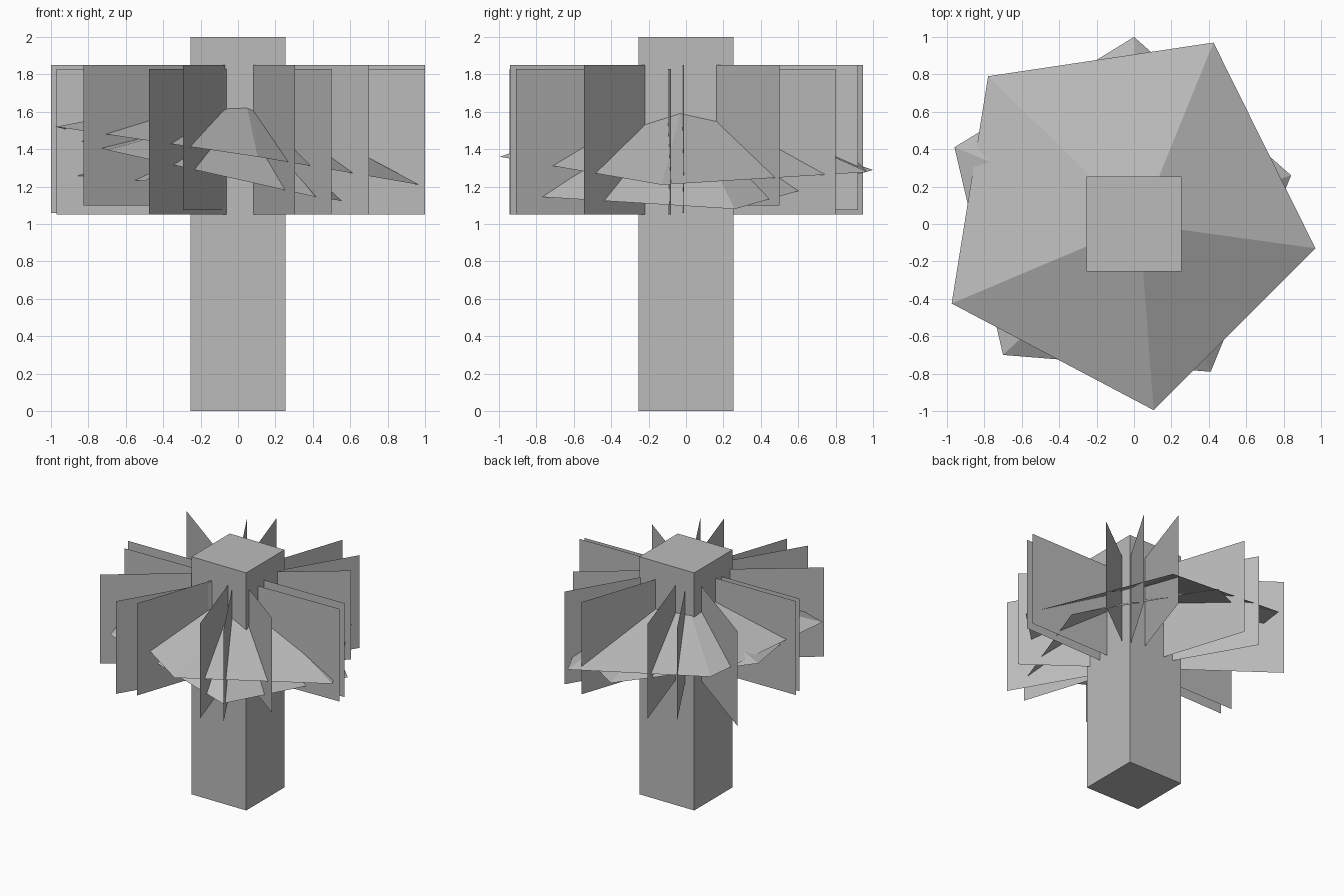
import bpy

if "Cube" in bpy.data.objects:
    bpy.data.objects.remove(bpy.data.objects["Cube"])

# one flat colour for the whole tree
grey = bpy.data.materials.new("plain grey")
grey.diffuse_color = (0.5, 0.5, 0.5, 1)
grey.use_nodes = True
grey.node_tree.nodes["Principled BSDF"].inputs["Base Color"].default_value = grey.diffuse_color


def make(name, verts, faces):
    me = bpy.data.meshes.new(name)
    me.from_pydata(verts, [], faces)
    me.update()
    me.materials.append(grey)
    ob = bpy.data.objects.new(name, me)
    bpy.context.collection.objects.link(ob)
    return ob


def leaf_card(name, a, b, z0, z1):
    """Upright leaf sheet running straight through the trunk."""
    make(name, [(*a, z0), (*b, z0), (*b, z1), (*a, z1)], [(0, 1, 2, 3)])


def leaf_skirt(name, rim, plane, apex):
    """Open five-sided cone with its rim on a tilted plane z = k + bx + cy."""
    k, b, c = plane
    verts = [(x, y, k + b * x + c * y) for x, y in rim] + [apex]
    n = len(rim)
    make(name, verts, [(i, (i + 1) % n, n) for i in range(n)])


# square trunk
bpy.ops.mesh.primitive_cube_add(size=1, location=(0, 0, 1))
trunk = bpy.context.object
trunk.name = "trunk"
trunk.scale = (0.51, 0.51, 2)
bpy.ops.object.transform_apply(location=True, rotation=False, scale=True)
trunk.data.materials.append(grey)

# crossed upright leaf sheets
cards = [
    ((-0.825, -0.655), (0.70, 0.50), 1.10, 1.85),
    ((-0.475, -0.945), (0.57, 0.80), 1.05, 1.83),
    ((-0.295, -0.92), (0.33, 0.92), 1.075, 1.85),
    ((0.305, -0.94), (-0.305, 0.945), 1.05, 1.85),
    ((0.50, -0.91), (-0.52, 0.865), 1.05, 1.83),
    ((0.70, -0.545), (-0.94, 0.66), 1.05, 1.85),
    ((1.00, -0.01), (-1.00, -0.035), 1.06, 1.85),
    ((1.00, -0.08), (-0.97, -0.125), 1.05, 1.83),
]
for i, card in enumerate(cards):
    leaf_card(f"upright_leaf_{i + 1}", *card)

# two tilted leaf skirts
leaf_skirt("upper_leaf_skirt",
           [(0.425, 0.97), (-0.78, 0.79), (-0.975, -0.425),
            (0.105, -0.995), (0.97, -0.13)],
           (1.36, -0.157, -0.016), (0.03, 0.0, 1.71))
leaf_skirt("lower_leaf_skirt",
           [(0.0, 1.0), (-0.96, 0.41), (-0.70, -0.70),
            (0.41, -0.79), (0.84, 0.26)],
           (1.26, -0.223, 0.029), (0.05, 0.0, 1.60))

# small low leaf under the skirts on the left
make("low_leaf", [(-0.88, -0.10, 1.26), (-0.50, -0.50, 1.23), (0, 0, 1.50)],
     [(0, 1, 2)])
